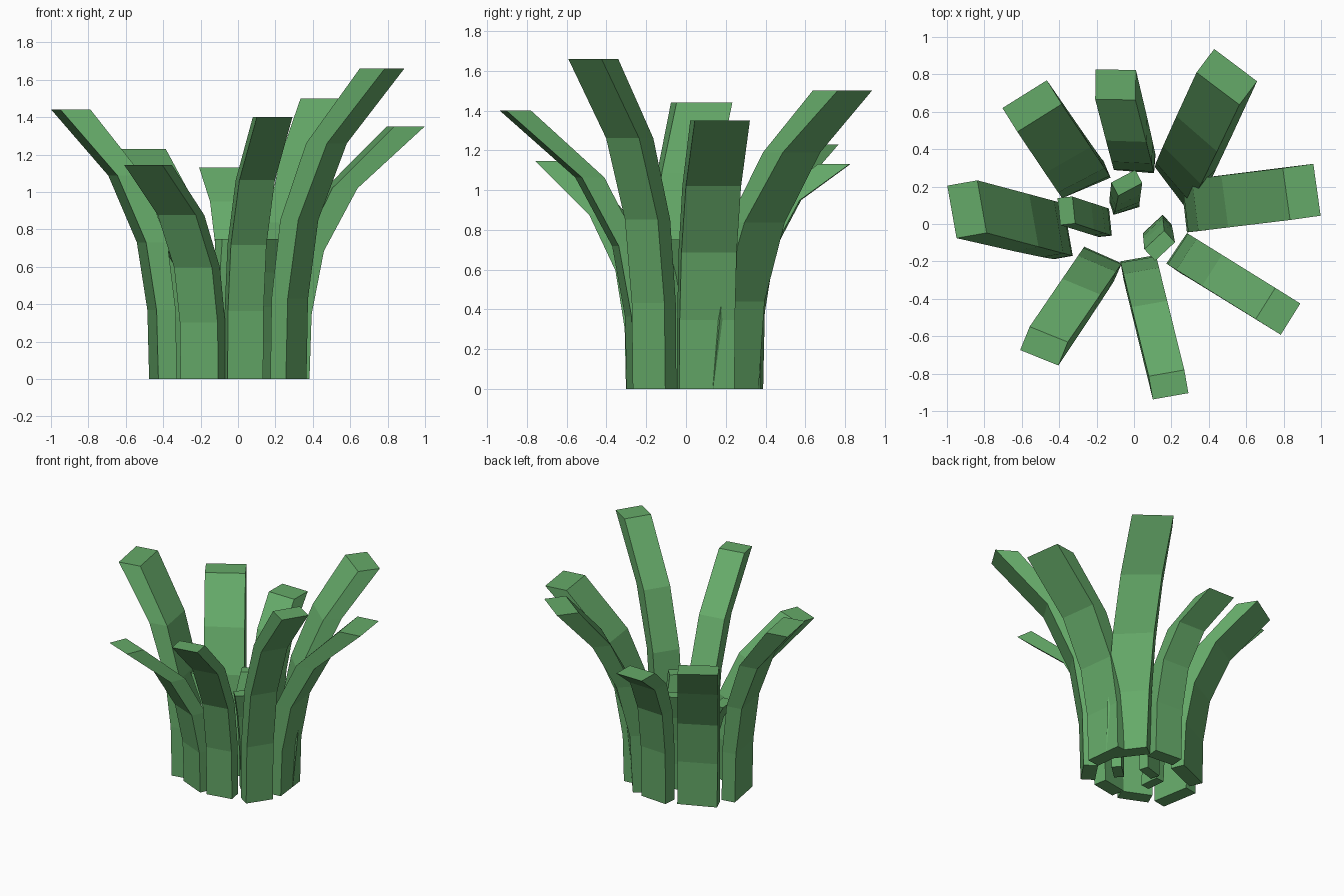
import bpy
import bmesh
from math import cos, sin, radians

if "Cube" in bpy.data.objects:
    bpy.data.objects.remove(bpy.data.objects["Cube"])

green = bpy.data.materials.new("leaf_green")
green.diffuse_color = (0.13, 0.40, 0.14, 1.0)
green.use_nodes = True
green.node_tree.nodes["Principled BSDF"].inputs["Base Color"].default_value = green.diffuse_color

SEGMENTS = 4


def leaf(name, base, base_ang, tip, tip_ang, width, height, thick,
         power=3.2, arch=0.05):
    """Rectangular blade: base/tip are the mid-points of the inner edge,
    angles give the outward direction, thick = (base, tip)."""
    bm = bmesh.new()
    rings = []
    for i in range(SEGMENTS + 1):
        t = i / SEGMENTS
        p = t ** power
        x = base[0] + (tip[0] - base[0]) * p
        y = base[1] + (tip[1] - base[1]) * p
        z = height * (t + arch * t * (1 - t))
        a = radians(base_ang + (tip_ang - base_ang) * t)
        d = thick[0] + (thick[1] - thick[0]) * t * t
        ox, oy = cos(a), sin(a)
        ring = []
        for r, s in ((0, -0.5), (d, -0.5), (d, 0.5), (0, 0.5)):
            ring.append(bm.verts.new((x + ox * r - oy * s * width,
                                      y + oy * r + ox * s * width, z)))
        rings.append(ring)
    # side walls and end caps
    for lo, hi in zip(rings, rings[1:]):
        for k in range(4):
            n = (k + 1) % 4
            bm.faces.new((lo[k], lo[n], hi[n], hi[k]))
    bm.faces.new(rings[0][::-1])
    bm.faces.new(rings[-1])
    bmesh.ops.recalc_face_normals(bm, faces=bm.faces[:])
    mesh = bpy.data.meshes.new(name)
    bm.to_mesh(mesh)
    bm.free()
    mesh.materials.append(green)
    obj = bpy.data.objects.new(name, mesh)
    bpy.context.collection.objects.link(obj)
    return obj


# Outer ring of eight leaves
leaf("leaf_right", (0.267, 0.094), 6.5, (0.815, 0.16), 8, 0.28, 1.35, (0.1, 0.165), arch=0.03)
leaf("leaf_back_right", (0.198, 0.19), 37, (0.449, 0.724), 53, 0.287, 1.5, (0.1, 0.157), 2.1, 0.23)
leaf("leaf_back", (0.0, 0.28), 85.5, (-0.1, 0.665), 89, 0.215, 1.13, (0.1, 0.16), 3.0, 0.48)
leaf("leaf_back_left", (-0.254, 0.193), 113, (-0.505, 0.567), 122, 0.28, 1.23, (0.1, 0.15), arch=0.1)
leaf("leaf_left", (-0.352, -0.03), 190, (-0.813, 0.093), 190, 0.285, 1.44, (0.1, 0.163), arch=0.03)
leaf("leaf_front_left", (-0.166, -0.166), 246, (-0.456, -0.59), 248, 0.22, 1.145, (0.1, 0.135), arch=0.08)
leaf("leaf_front", (0.022, -0.183), 280, (0.174, -0.797), 280, 0.193, 1.4, (0.1, 0.126))
leaf("leaf_front_right", (0.228, -0.13), -34, (0.703, -0.425), -32, 0.197, 1.66, (0.1, 0.158))

# Three short leaves in the middle
leaf("inner_leaf_back", (-0.04, 0.07), 107, (-0.02, 0.185), 118, 0.145, 0.75, (0.07, 0.08), 2.5)
leaf("inner_leaf_front", (0.1, 0.0), -47, (0.108, -0.085), -47, 0.145, 0.75, (0.07, 0.085), 2.5)
leaf("inner_leaf_left", (-0.126, 0.01), 186, (-0.322, 0.075), 186, 0.145, 0.72, (0.07, 0.08), 2.5)
